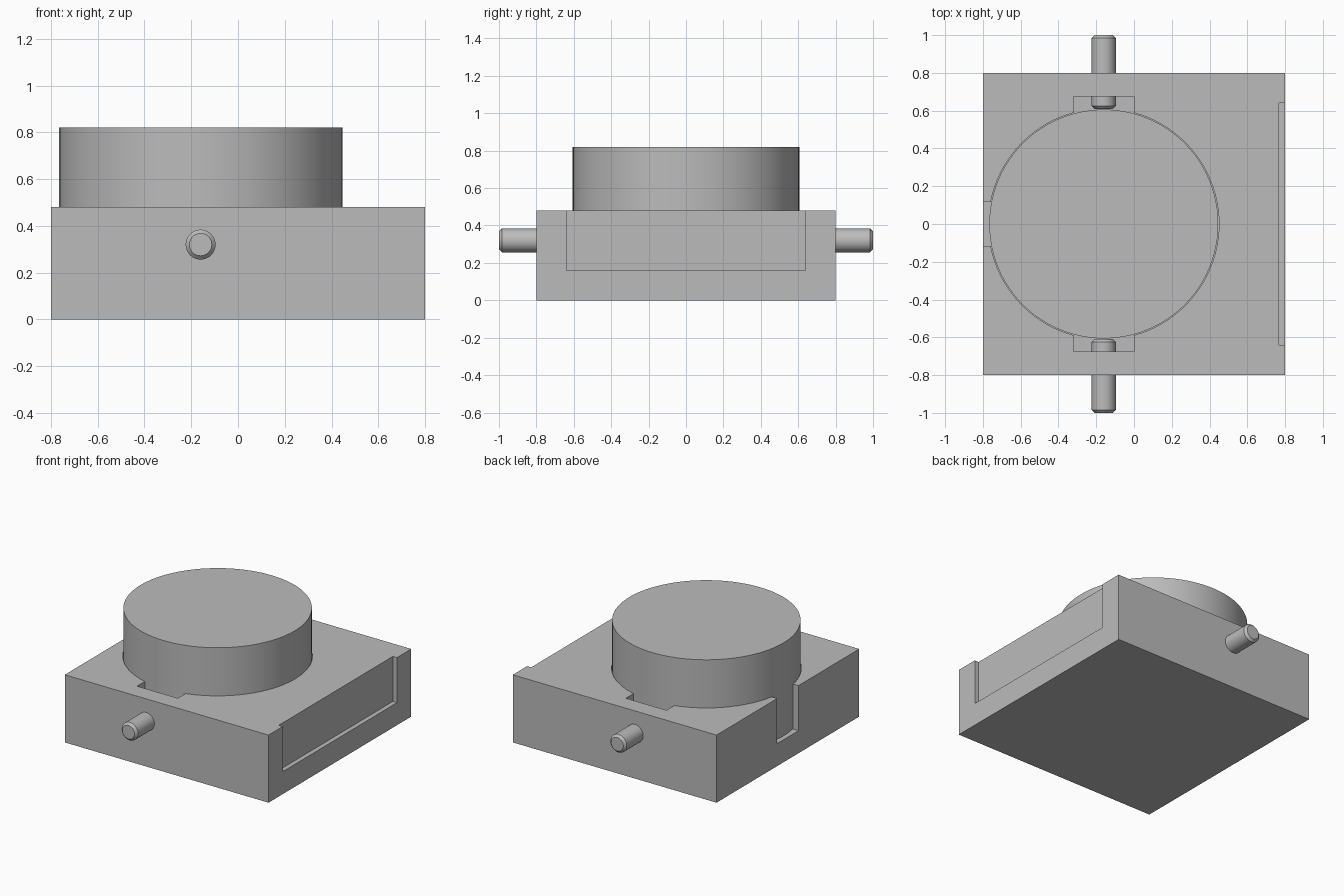
import bpy, math

cube = bpy.data.objects.get("Cube")
if cube:
    bpy.data.objects.remove(cube, do_unlink=True)

grey = bpy.data.materials.new("plain grey")
grey.use_nodes = True
GREY = (0.5, 0.5, 0.5, 1)
grey.diffuse_color = GREY
grey.node_tree.nodes["Principled BSDF"].inputs["Base Color"].default_value = GREY

AXIS_X = -0.16      # centre line of the drum and pins
FLOOR = 0.16        # bottom of every recess
TOP = 0.48          # top of the housing


def finish(name):
    ob = bpy.context.object
    ob.name = name
    ob.data.materials.append(grey)
    return ob


def box(name, x, y, z):
    """Box from (min, max) ranges on each axis."""
    ranges = (x, y, z)
    bpy.ops.mesh.primitive_cube_add(size=1, location=[(a + b) / 2 for a, b in ranges])
    ob = finish(name)
    ob.scale = [b - a for a, b in ranges]
    bpy.ops.object.transform_apply(location=False, rotation=False, scale=True)
    return ob


def drum(name, radius, bottom, top):
    bpy.ops.mesh.primitive_cylinder_add(vertices=96, radius=radius, depth=top - bottom,
                                        location=(AXIS_X, 0, (bottom + top) / 2))
    return finish(name)


# Housing block with recesses cut from above
housing = box("housing", (-0.8, 0.8), (-0.8, 0.8), (0, TOP))
cutters = [
    drum("drum_pocket_cutter", 0.61, FLOOR, 0.7),
    box("pin_slot_cutter", (-0.32, 0), (-0.675, 0.675), (FLOOR, 0.7)),
    box("side_slot_cutter", (-0.9, -0.5), (-0.12, 0.12), (FLOOR, 0.7)),
    box("panel_recess_cutter", (0.768, 0.9), (-0.64, 0.64), (FLOOR, 0.7)),
]
for cutter in cutters:
    cut = housing.modifiers.new(cutter.name, "BOOLEAN")
    cut.operation = "DIFFERENCE"
    cut.solver = "EXACT"
    cut.object = cutter

# Apply the cuts and discard the cutters
bpy.ops.object.select_all(action="DESELECT")
housing.select_set(True)
bpy.context.view_layer.objects.active = housing
for cutter in cutters:
    bpy.ops.object.modifier_apply(modifier=cutter.name)
for cutter in cutters:
    bpy.data.objects.remove(cutter, do_unlink=True)
bpy.ops.object.shade_smooth_by_angle(angle=math.radians(30))

# Drum seated in the pocket
drum("drum", 0.606, FLOOR, 0.82)
bpy.ops.object.shade_smooth_by_angle(angle=math.radians(30))

# Chamfered pins through the front and back walls
for name, side in (("front_pin", -1), ("back_pin", 1)):
    bpy.ops.mesh.primitive_cylinder_add(vertices=40, radius=0.064, depth=0.39,
                                        location=(AXIS_X, side * 0.805, 0.32),
                                        rotation=(math.pi / 2, 0, 0))
    pin = finish(name)
    chamfer = pin.modifiers.new("chamfer", "BEVEL")
    chamfer.width = 0.016
    chamfer.segments = 1
    chamfer.limit_method = "ANGLE"
    chamfer.angle_limit = math.radians(60)
    bpy.ops.object.modifier_apply(modifier="chamfer")
    bpy.ops.object.shade_smooth_by_angle(angle=math.radians(30))
